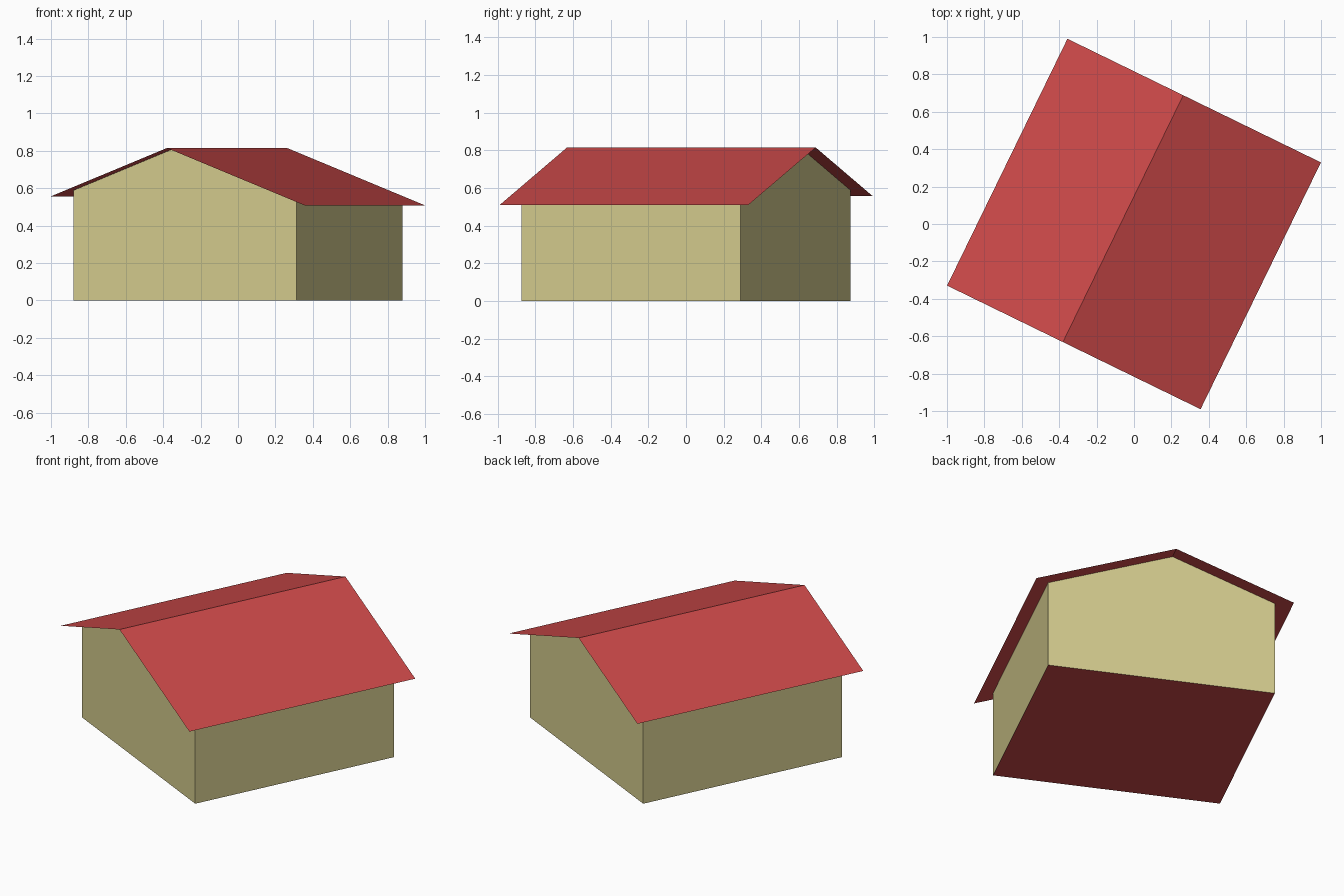
import bpy
import math

cube = bpy.data.objects.get("Cube")
if cube:
    bpy.data.objects.remove(cube, do_unlink=True)

TURN = math.radians(-26)      # the house stands turned on its plot
RIDGE_X, RIDGE_Z = -0.065, 0.815
PITCH = 0.374
WALL_X, WALL_Y = 0.664, 0.646
ROOF_X, ROOF_Y = 0.754, 0.734


def make_material(name, color):
    mat = bpy.data.materials.new(name)
    mat.use_nodes = True
    mat.diffuse_color = color
    mat.node_tree.nodes["Principled BSDF"].inputs["Base Color"].default_value = color
    return mat


def roof_height(x):
    return RIDGE_Z - PITCH * abs(x - RIDGE_X)


def make_part(name, verts, faces, mat):
    mesh = bpy.data.meshes.new(name)
    mesh.from_pydata(verts, [], faces)
    mesh.materials.append(mat)
    obj = bpy.data.objects.new(name, mesh)
    obj.rotation_euler.z = TURN
    bpy.context.collection.objects.link(obj)
    return obj


def sweep(profile, half_length):
    """Points of an x-z profile at the front, then at the back."""
    return [(x, y, z) for y in (-half_length, half_length) for x, z in profile]


cream = make_material("cream_wall", (0.66, 0.60, 0.27, 1))
red = make_material("red_roof", (0.60, 0.066, 0.066, 1))

# Walls: two pentagonal gables joined by the side walls, open under the roof
gable = [(-WALL_X, 0), (WALL_X, 0), (WALL_X, roof_height(WALL_X)),
         (RIDGE_X, RIDGE_Z), (-WALL_X, roof_height(-WALL_X))]
gable = [(x, z - 0.002 if z else z) for x, z in gable]
make_part("walls", sweep(gable, WALL_Y),
          [(0, 1, 2, 3, 4), (9, 8, 7, 6, 5), (1, 6, 7, 2), (5, 0, 4, 9)], cream)

# Floor
make_part("floor", sweep([(-WALL_X, 0), (WALL_X, 0)], WALL_Y), [(0, 2, 3, 1)], red)

# Roof: two thin slopes overhanging the walls, with an off-centre ridge
slopes = [(x, roof_height(x)) for x in (-ROOF_X, RIDGE_X, ROOF_X)]
make_part("roof", sweep(slopes, ROOF_Y), [(0, 1, 4, 3), (1, 2, 5, 4)], red)
